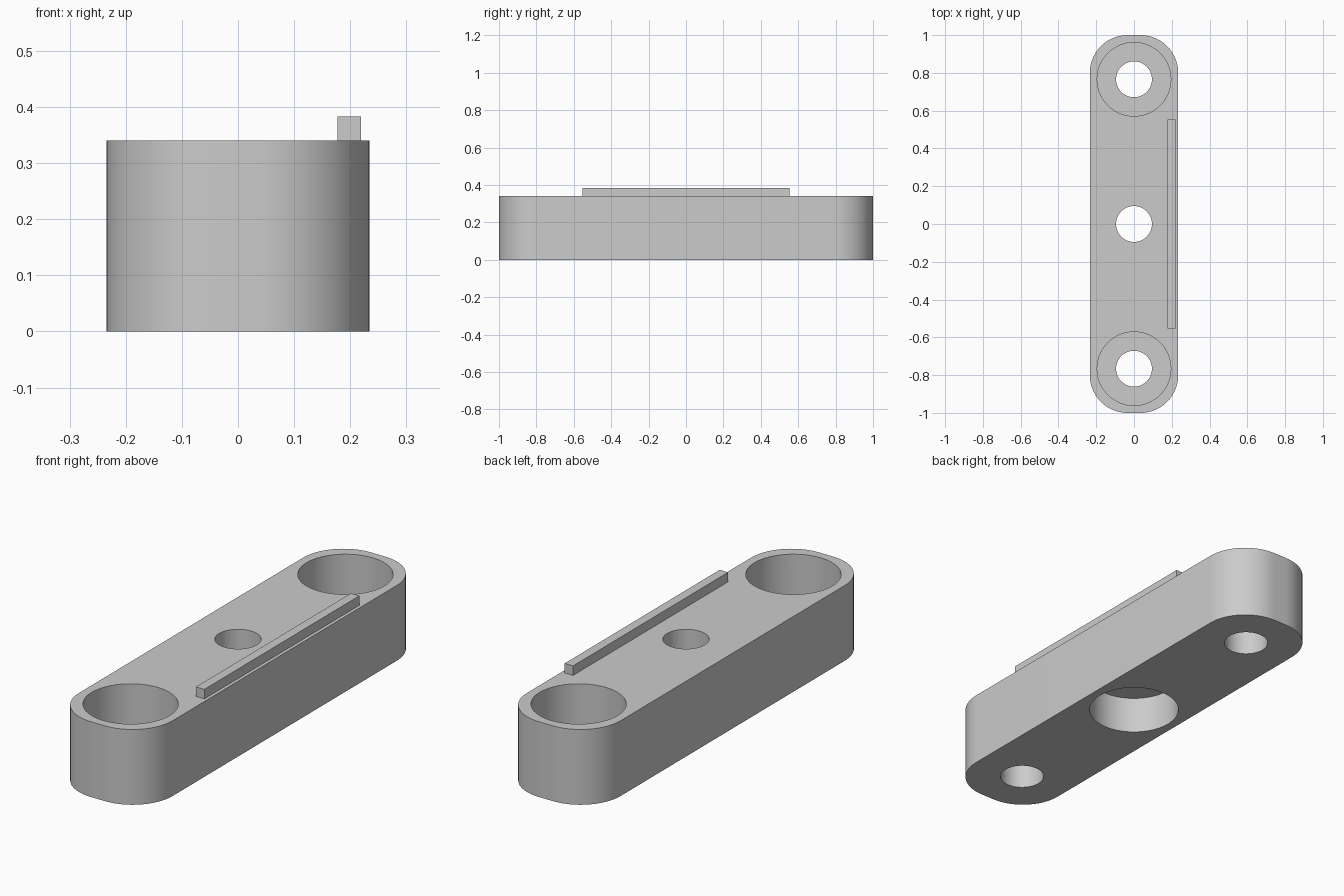
import bpy, bmesh, math

cube = bpy.data.objects.get("Cube")
if cube:
    bpy.data.objects.remove(cube, do_unlink=True)

HALF_W, HEIGHT, CORNER = 0.234, 0.34, 0.2
HOLE_Y, HOLE_R, BORE_R = 0.766, 0.095, 0.195
END_DEPTH, MID_DEPTH = 0.21, 0.17

grey = bpy.data.materials.new("plain grey")
grey.use_nodes = True
grey.diffuse_color = (0.6, 0.6, 0.6, 1)
grey.node_tree.nodes["Principled BSDF"].inputs["Base Color"].default_value = (0.6, 0.6, 0.6, 1)


def prism(name, points, z0, z1):
    """Extrude a flat outline from z0 up to z1."""
    bm = bmesh.new()
    face = bm.faces.new([bm.verts.new((x, y, z0)) for x, y in points])
    top = bmesh.ops.extrude_face_region(bm, geom=[face])["geom"]
    bmesh.ops.translate(bm, vec=(0, 0, z1 - z0),
                        verts=[v for v in top if isinstance(v, bmesh.types.BMVert)])
    bmesh.ops.recalc_face_normals(bm, faces=bm.faces)
    mesh = bpy.data.meshes.new(name)
    bm.to_mesh(mesh)
    bm.free()
    mesh.materials.append(grey)
    obj = bpy.data.objects.new(name, mesh)
    bpy.context.collection.objects.link(obj)
    return obj


def rounded_rectangle(half_x, half_y, radius, steps=20):
    points = []
    for i, (sx, sy) in enumerate([(1, 1), (-1, 1), (-1, -1), (1, -1)]):
        for k in range(steps + 1):
            a = (i + k / steps) * math.pi / 2
            points.append((sx * (half_x - radius) + radius * math.cos(a),
                           sy * (half_y - radius) + radius * math.sin(a)))
    return points


def circle(y, radius, steps=64):
    return [(radius * math.cos(2 * math.pi * k / steps),
             y + radius * math.sin(2 * math.pi * k / steps)) for k in range(steps)]


def select_only(obj):
    bpy.ops.object.select_all(action='DESELECT')
    obj.select_set(True)
    bpy.context.view_layer.objects.active = obj


def cut(target, y, radius, z0, z1):
    """Drill a round hole and discard the cutter."""
    cutter = prism("hole_cutter", circle(y, radius), z0, z1)
    cutter.hide_render = True
    mod = target.modifiers.new("hole", 'BOOLEAN')
    mod.operation, mod.solver, mod.object = 'DIFFERENCE', 'EXACT', cutter
    select_only(target)
    bpy.ops.object.modifier_apply(modifier=mod.name)
    bpy.data.objects.remove(cutter, do_unlink=True)


# Block with rounded ends
body = prism("body_block", rounded_rectangle(HALF_W, 1, CORNER), 0, HEIGHT)

# Through holes, end counterbores from the top, middle counterbore from below
for y in (-HOLE_Y, 0, HOLE_Y):
    cut(body, y, HOLE_R, -0.1, HEIGHT + 0.1)
    if y:
        cut(body, y, BORE_R, HEIGHT - END_DEPTH, HEIGHT + 0.1)
    else:
        cut(body, y, BORE_R, -0.1, MID_DEPTH)

select_only(body)
bpy.ops.object.shade_smooth_by_angle(angle=math.radians(30))

# Raised strip along the left edge
prism("edge_strip", [(x, y) for x, y in
                     ((0.177, -0.553), (0.219, -0.553), (0.219, 0.553), (0.177, 0.553))],
      HEIGHT, 0.383)
